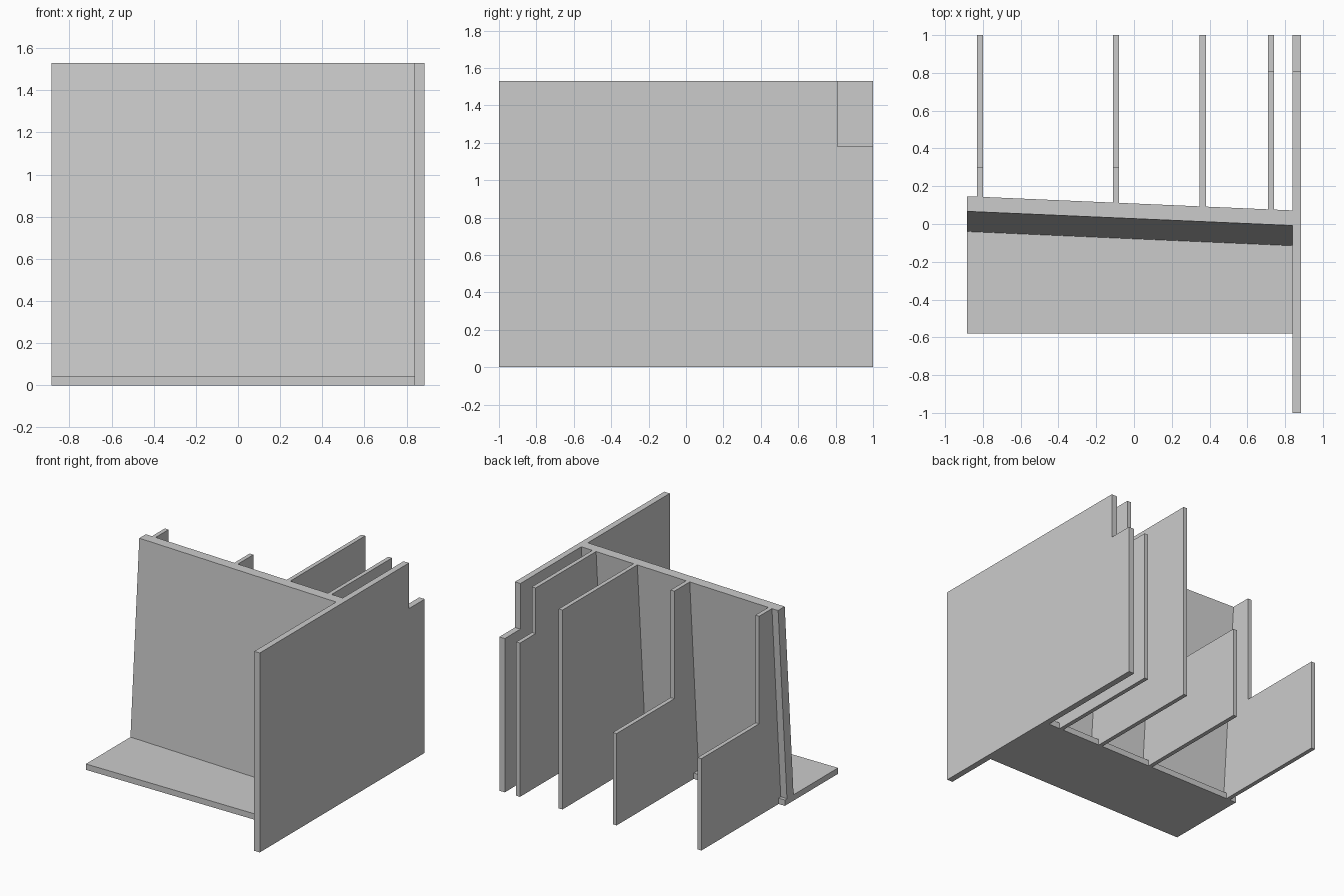
import bpy
import bmesh
from mathutils import Vector

if "Cube" in bpy.data.objects:
    bpy.data.objects.remove(bpy.data.objects["Cube"], do_unlink=True)

# One plain concrete colour
concrete = bpy.data.materials.new("concrete_grey")
concrete.use_nodes = True
grey = (0.6, 0.6, 0.6, 1.0)
concrete.diffuse_color = grey
concrete.node_tree.nodes["Principled BSDF"].inputs["Base Color"].default_value = grey

HEIGHT = 1.53
SLAB_TOP = 0.045
SLAB_BACK = 0.065
LEFT, RIGHT, OUTER = -0.885, 0.838, 0.885
THICK = 0.08        # depth of the leaning wall
LEAN = 0.107        # backward lean over its height
SKEW = -0.075       # change in depth from left to right


def wall_front(x, z):
    """Depth of the leaning wall's front face."""
    across = (x - LEFT) / (RIGHT - LEFT)
    up = (z - SLAB_TOP) / (HEIGHT - SLAB_TOP)
    return -0.04 + SKEW * across + LEAN * up


def loft(name, start, end):
    """Solid between two matching outlines."""
    bm = bmesh.new()
    a = [bm.verts.new(Vector(p)) for p in start]
    b = [bm.verts.new(Vector(p)) for p in end]
    bm.faces.new(a)
    bm.faces.new(b[::-1])
    for i in range(len(a)):
        j = (i + 1) % len(a)
        bm.faces.new((a[j], a[i], b[i], b[j]))
    bmesh.ops.recalc_face_normals(bm, faces=bm.faces)
    mesh = bpy.data.meshes.new(name)
    bm.to_mesh(mesh)
    bm.free()
    mesh.materials.append(concrete)
    obj = bpy.data.objects.new(name, mesh)
    bpy.context.collection.objects.link(obj)
    return obj


def panel(name, x0, x1, outline):
    """Upright plate extruded along x from a (y, z) outline."""
    return loft(name, [(x0, y, z) for y, z in outline],
                [(x1, y, z) for y, z in outline])


# Base slab
panel("base_slab", LEFT, RIGHT, [(-0.58, 0), (SLAB_BACK, 0),
                                 (SLAB_BACK, SLAB_TOP), (-0.58, SLAB_TOP)])


# Leaning, slightly skewed wall
def wall_section(x):
    low, high = wall_front(x, SLAB_TOP), wall_front(x, HEIGHT)
    return [(x, low, SLAB_TOP), (x, low + THICK, SLAB_TOP),
            (x, high + THICK, HEIGHT), (x, high, HEIGHT)]


loft("leaning_wall", wall_section(LEFT), wall_section(RIGHT))


def stepped_back(step_y, step_z):
    """Rear edge of a panel, with an optional step at the top."""
    if step_y is None:
        return [(1, 0), (1, HEIGHT)]
    return [(1, 0), (1, step_z), (step_y, step_z), (step_y, HEIGHT)]


# Side wall with a notched top rear corner
panel("side_wall", RIGHT, OUTER,
      [(-1, 0)] + stepped_back(0.81, 1.18) + [(-1, HEIGHT)])

# Rear fins that follow the lean of the wall
FIN = 0.032
fins = [("outer_fin", -0.831, 0.3, 0.705),
        ("middle_fin", -0.111, 0.3, 0.705),
        ("full_fin", 0.348, None, None),
        ("inner_fin", 0.709, 0.81, 1.18)]
for name, x, step_y, step_z in fins:
    embed = THICK - 0.002
    outline = [(SLAB_BACK, 0)] + stepped_back(step_y, step_z)
    outline += [(wall_front(x, HEIGHT) + embed, HEIGHT),
                (wall_front(x, SLAB_TOP) + embed, SLAB_TOP),
                (SLAB_BACK, SLAB_TOP)]
    panel(name, x, x + FIN, outline)
